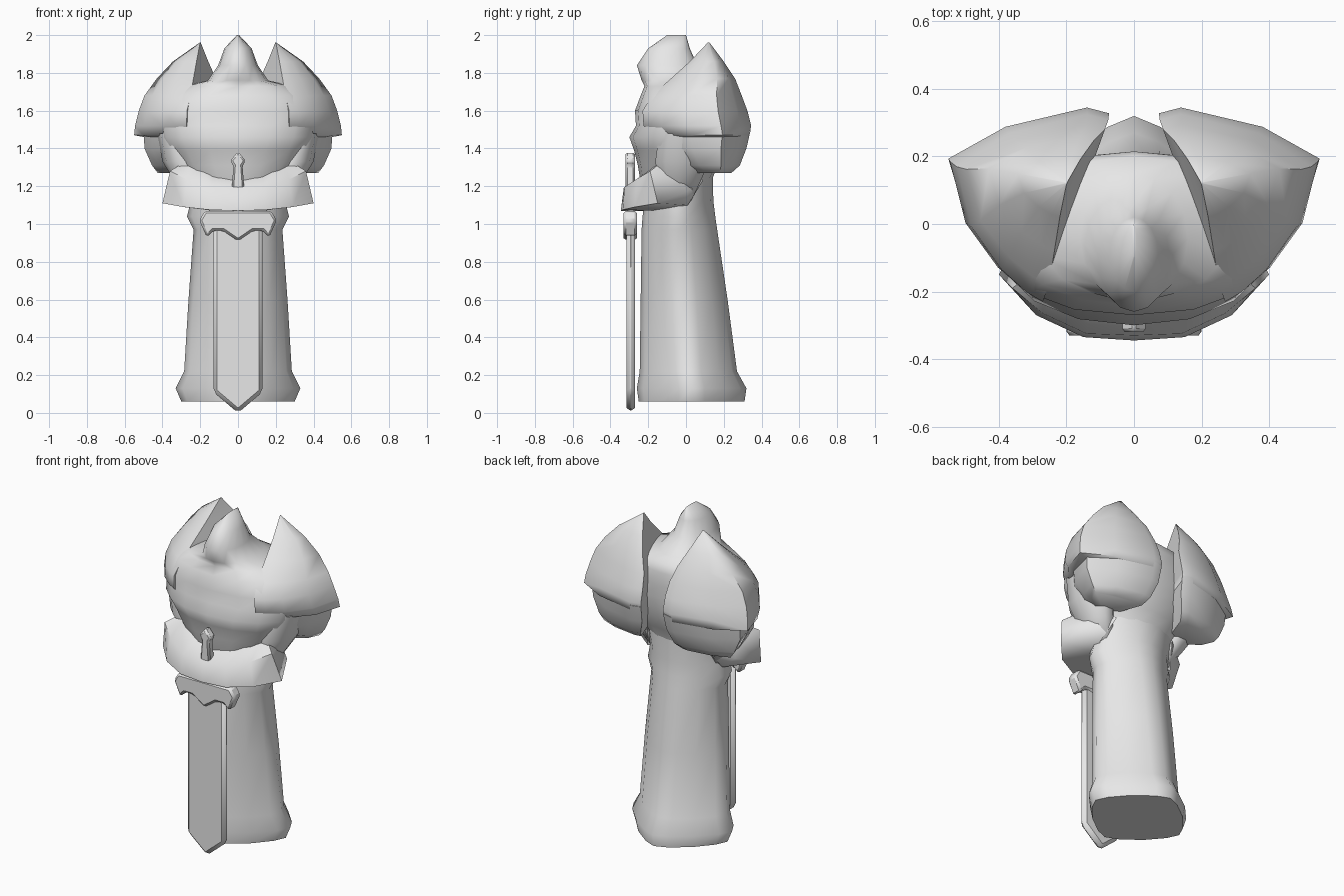
import bpy
import bmesh
import math

cube = bpy.data.objects.get("Cube")
if cube:
    bpy.data.objects.remove(cube, do_unlink=True)

stone = bpy.data.materials.new("pale_grey_stone")
stone.use_nodes = True
GREY = (0.8, 0.8, 0.8, 1)
stone.diffuse_color = GREY
stone.node_tree.nodes["Principled BSDF"].inputs["Base Color"].default_value = GREY


def finish(name, bm, mirror=False, bevel=0, angle=45):
    """Turn a bmesh into a shaded object with optional mirror and bevel."""
    bmesh.ops.recalc_face_normals(bm, faces=bm.faces)
    mesh = bpy.data.meshes.new(name)
    bm.to_mesh(mesh)
    bm.free()
    mesh.materials.append(stone)
    obj = bpy.data.objects.new(name, mesh)
    bpy.context.collection.objects.link(obj)
    bpy.ops.object.select_all(action="DESELECT")
    obj.select_set(True)
    bpy.context.view_layer.objects.active = obj
    bpy.ops.object.shade_smooth_by_angle(angle=math.radians(angle))
    if mirror:
        obj.modifiers.new("mirror", "MIRROR").use_clip = True
    if bevel:
        mod = obj.modifiers.new("bevel", "BEVEL")
        mod.width = bevel
        mod.segments = 1
    return obj


def loft(name, rings, cap_start=True, **options):
    """Skin a list of closed rings that share the same point count."""
    bm = bmesh.new()
    loops = [[bm.verts.new(p) for p in ring] for ring in rings]
    count = len(loops[0])
    for low, high in zip(loops, loops[1:]):
        for i in range(count):
            j = (i + 1) % count
            bm.faces.new((low[i], low[j], high[j], high[i]))
    if cap_start:
        bm.faces.new(loops[0][::-1])
    bm.faces.new(loops[-1])
    return finish(name, bm, **options)


def oval(z, half, front, back, power=1.0, x=0, sides=16):
    """Horizontal oval ring; a power above one draws it towards a diamond."""
    def squash(v):
        return math.copysign(abs(v) ** power, v)
    ring = []
    for i in range(sides):
        a = math.tau * i / sides
        ring.append((x + half * squash(math.cos(a)),
                     (front + back) / 2 + (back - front) / 2 * squash(math.sin(a)), z))
    return ring


def plate(name, half_outline, front, back, bevel):
    """Symmetric front-facing outline given thickness and bevelled edges."""
    outline = half_outline + [(-x, z) for x, z in reversed(half_outline) if x > 0]
    rings = [[(x, y, z) for x, z in outline] for y in (front, back)]
    return loft(name, rings, bevel=bevel, angle=25)


# Long robe of diamond section with flared hem
loft("robe", [oval(*r) for r in (
    (0.06, 0.30, -0.25, 0.31, 1.45),
    (0.13, 0.33, -0.26, 0.32, 1.5),
    (0.22, 0.285, -0.245, 0.27, 1.4),
    (0.6, 0.262, -0.24, 0.22, 1.3),
    (0.97, 0.235, -0.235, 0.165, 1.2),
    (1.04, 0.27, -0.23, 0.155, 1.3),
    (1.12, 0.25, -0.22, 0.145, 1.2),
    (1.32, 0.28, -0.2, 0.14))], angle=60)

# Hooded torso with broad shoulders rising to a pointed crest
loft("hooded_torso", [oval(*r) for r in (
    (1.12, 0.2, -0.2, 0.12),
    (1.22, 0.25, -0.24, 0.13),
    (1.31, 0.33, -0.255, 0.17),
    (1.39, 0.38, -0.275, 0.2),
    (1.46, 0.41, -0.3, 0.21, 0.95),
    (1.52, 0.42, -0.265, 0.215, 0.9),
    (1.6, 0.42, -0.27, 0.215, 0.9),
    (1.68, 0.37, -0.24, 0.215, 0.9),
    (1.73, 0.29, -0.22, 0.2, 0.9),
    (1.76, 0.16, -0.235, 0.15),
    (1.84, 0.105, -0.26, 0.06),
    (1.93, 0.072, -0.2, 0.02),
    (2.0, 0.006, -0.1, 0.0))], angle=75)

# Pauldrons: half domes with a slanted inner wall that spreads lower down
ARC = ((0, 0), (0.05, 0.22), (0.17, 0.54), (0.4, 0.87),
       (0.72, 1), (0.9, 0.64), (1, 0.15), (0.97, 0))


def half_dome(z, front, back, outer, inset=0):
    ring = []
    for t, f in ARC:
        y = front + (back - front) * t
        inner = 0.242 - 0.36 * y - inset
        ring.append((inner + (outer - inner) * f, y, z))
    return ring


loft("pauldron_upper", [half_dome(*r) for r in (
    (1.46, -0.14, 0.31, 0.5, 0.03),
    (1.47, -0.17, 0.335, 0.55, 0.05),
    (1.52, -0.225, 0.345, 0.545, 0.05),
    (1.6, -0.23, 0.325, 0.525, 0.055),
    (1.68, -0.18, 0.295, 0.495, 0.055),
    (1.77, -0.08, 0.26, 0.43, 0.035),
    (1.86, 0.02, 0.2, 0.345, 0.015),
    (1.96, 0.115, 0.125, 0.203))], mirror=True, angle=65)

loft("pauldron_lower", [half_dome(*r) for r in (
    (1.27, 0.02, 0.24, 0.425, 0.02),
    (1.31, -0.07, 0.285, 0.455, 0.03),
    (1.4, -0.16, 0.32, 0.495, 0.05),
    (1.5, -0.19, 0.343, 0.5, 0.05))], mirror=True, angle=65)

# Upper arms between shoulder and sleeve
loft("upper_arm", [oval(*r, sides=10) for r in (
    (1.1, 0.06, -0.12, 0.02, 1, 0.19),
    (1.22, 0.09, -0.15, 0.08, 1, 0.24),
    (1.33, 0.11, -0.17, 0.13, 1, 0.29),
    (1.48, 0.1, -0.15, 0.14, 1, 0.33))], mirror=True, angle=60)

# Wide sleeves meeting over the hilt, each section front-low to back-low
loft("sleeves", [
    [(0, -0.345, 1.07), (0, -0.33, 1.19), (0, -0.18, 1.25), (0, -0.18, 1.07)],
    [(0.15, -0.335, 1.075), (0.14, -0.325, 1.195), (0.13, -0.18, 1.27), (0.13, -0.16, 1.07)],
    [(0.29, -0.27, 1.09), (0.27, -0.265, 1.235), (0.2, -0.15, 1.31), (0.2, -0.08, 1.08)],
    [(0.4, -0.15, 1.11), (0.36, -0.19, 1.28), (0.25, -0.1, 1.35), (0.25, 0.01, 1.1)],
    [(0.33, 0.0, 1.17), (0.31, -0.03, 1.27), (0.25, 0.0, 1.33), (0.2, 0.09, 1.23)],
], cap_start=False, mirror=True, angle=60)

# Sword standing point down in front
plate("sword_blade", [(0, 0), (0.13, 0.11), (0.13, 1.0)], -0.315, -0.27, 0.02)
plate("sword_guard", [(0, 0.91), (0.08, 0.965), (0.13, 0.965), (0.165, 0.93),
                      (0.205, 1.02), (0.175, 1.07)], -0.33, -0.26, 0.012)
plate("sword_grip", [(0.03, 1.05), (0.03, 1.21)], -0.31, -0.27, 0.008)
plate("sword_pommel", [(0.034, 1.18), (0.024, 1.31), (0.04, 1.335), (0, 1.385)],
      -0.32, -0.27, 0.01)
